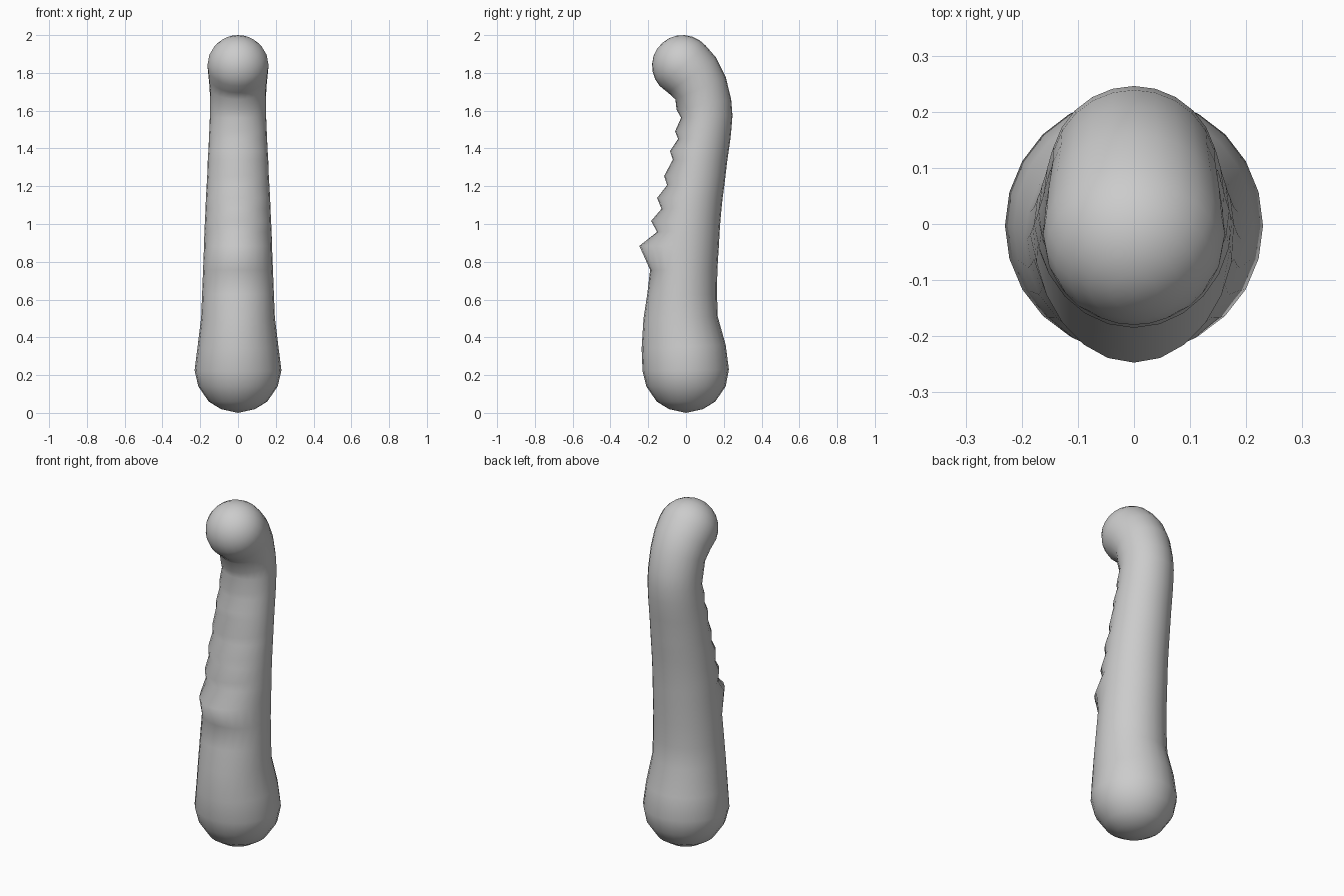
import bpy, bmesh, math
from mathutils import Vector

if "Cube" in bpy.data.objects:
    bpy.data.objects.remove(bpy.data.objects["Cube"])

SIDES = 24

# Sections: front point (y, z), back point (y, z), half width
sections = [
    # rounded base and grip
    ((-.09, .02), (.09, .02), .09), ((-.155, .06), (.155, .06), .155),
    ((-.21, .14), (.21, .14), .21), ((-.23, .22), (.227, .23), .23),
    ((-.235, .34), (.21, .36), .214), ((-.225, .5), (.168, .51), .195),
    ((-.205, .63), (.164, .63), .19), ((-.19, .757), (.166, .757), .185),
    # large front ridge, then the small ones
    ((-.247, .884), (.174, .884), .18), ((-.153, .958), (.178, .958), .178),
    ((-.185, 1.016), (.182, 1.016), .175), ((-.13, 1.08), (.188, 1.08), .172),
    ((-.153, 1.138), (.194, 1.138), .17), ((-.1, 1.206), (.203, 1.206), .166),
    ((-.116, 1.254), (.209, 1.254), .163), ((-.07, 1.34), (.219, 1.34), .16),
    ((-.085, 1.386), (.226, 1.386), .157), ((-.042, 1.45), (.235, 1.45), .154),
    ((-.058, 1.49), (.24, 1.5), .152), ((-.026, 1.562), (.246, 1.575), .149),
    # bend of the neck
    ((-.05, 1.605), (.239, 1.66), .148), ((-.056, 1.66), (.21, 1.78), .15),
    ((-.095, 1.695), (.16, 1.88), .157),
]

bm = bmesh.new()
rings = []


def add_ring(front, back, w):
    f, b = Vector((0, *front)), Vector((0, *back))
    axis = (b - f).normalized()
    back_depth = min(w, (b - f).length * .6)
    c = b - axis * back_depth
    front_depth = (f - c).length
    ring = []
    for i in range(SIDES):
        a = 2 * math.pi * i / SIDES
        s = math.sin(a)
        depth = back_depth if s > 0 else front_depth
        ring.append(bm.verts.new(c + axis * s * depth + Vector((w * math.cos(a), 0, 0))))
    rings.append(ring)


for s in sections:
    add_ring(*s)

# hemispherical tip
centre, r = Vector((-.018, 1.838)), .162
out = Vector((-.66, .75)).normalized()
side = Vector((out.y, -out.x))
for k in range(6):
    t = math.radians(15 * k)
    c = centre + out * r * math.sin(t)
    w = r * math.cos(t)
    add_ring(c - side * w, c + side * w, w)

# skin between rings and close both ends
for lo, hi in zip(rings, rings[1:]):
    for i in range(SIDES):
        j = (i + 1) % SIDES
        bm.faces.new((lo[i], lo[j], hi[j], hi[i]))
tip = bm.verts.new(Vector((0, *(centre + out * r))))
foot = bm.verts.new((0, 0, 0))
for i in range(SIDES):
    j = (i + 1) % SIDES
    bm.faces.new((rings[-1][i], rings[-1][j], tip))
    bm.faces.new((rings[0][j], rings[0][i], foot))
bmesh.ops.recalc_face_normals(bm, faces=bm.faces[:])
for f in bm.faces:
    f.smooth = True

mesh = bpy.data.meshes.new("ridged_body")
bm.to_mesh(mesh)
bm.free()
bpy.context.collection.objects.link(bpy.data.objects.new("ridged_body", mesh))
